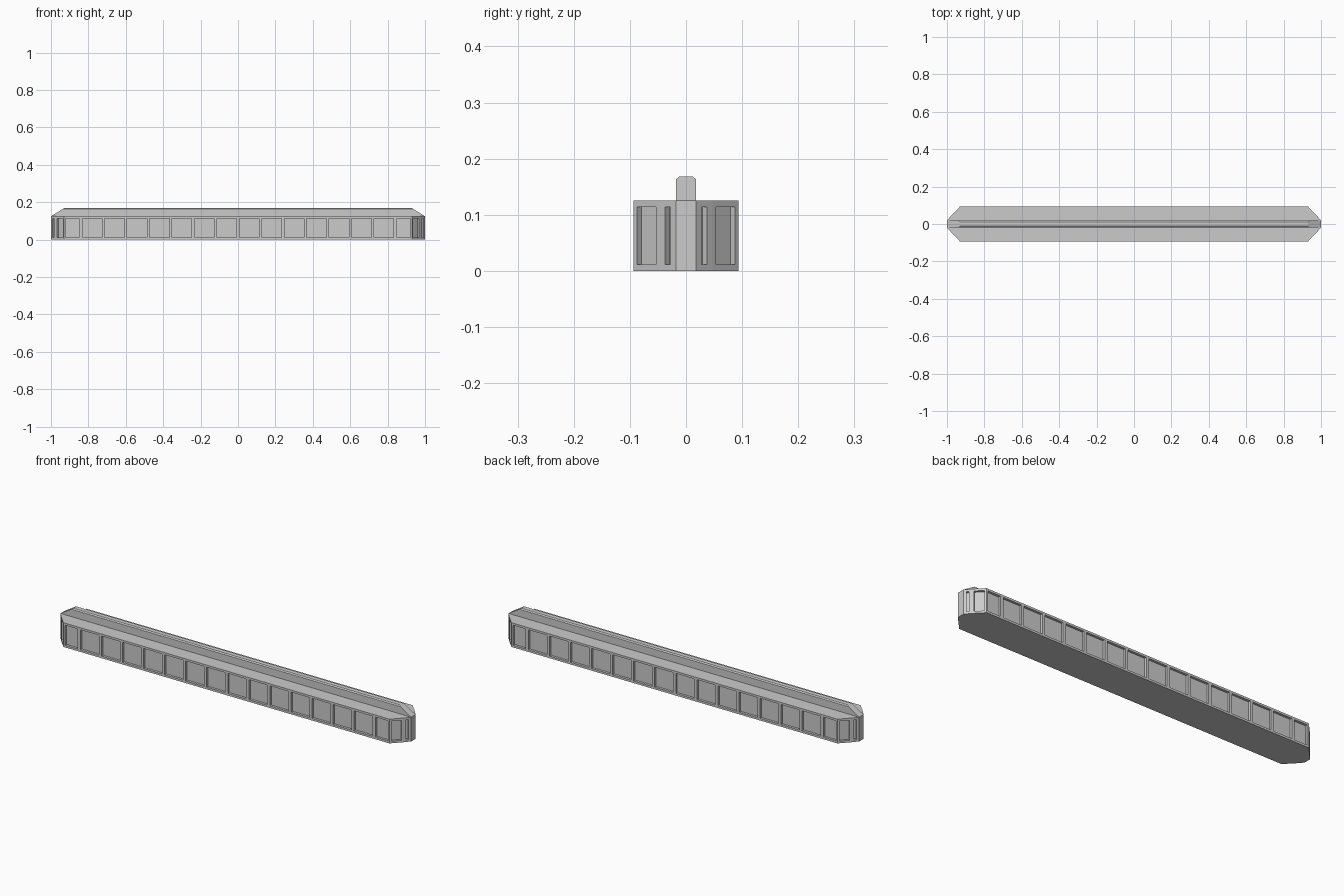
import bpy, bmesh
from mathutils import Vector

if "Cube" in bpy.data.objects:
    bpy.data.objects.remove(bpy.data.objects["Cube"])

H = 0.125        # body height
DEPTH = 0.012    # panel recess depth
Z_MARGIN = 0.011


def finish(bm, name):
    bmesh.ops.remove_doubles(bm, verts=bm.verts, dist=1e-5)
    bmesh.ops.recalc_face_normals(bm, faces=bm.faces)
    mesh = bpy.data.meshes.new(name)
    bm.to_mesh(mesh)
    bm.free()
    obj = bpy.data.objects.new(name, mesh)
    bpy.context.collection.objects.link(obj)
    return obj


def wall(bm, a, b, margin):
    """Wall quad from a to b (counter-clockwise), with a recessed panel if margin is set."""
    along = Vector((b[0] - a[0], b[1] - a[1], 0))
    length = along.length
    along.normalize()
    out = Vector((along.y, -along.x, 0))
    base = Vector((a[0], a[1], 0))

    def ring(m, mz, d):
        return [bm.verts.new(base + along * s - out * d + Vector((0, 0, z)))
                for s, z in ((m, mz), (length - m, mz), (length - m, H - mz), (m, H - mz))]

    outer = ring(0, 0, 0)
    if not margin:
        bm.faces.new(outer)
        return
    rim = ring(margin, Z_MARGIN, 0)
    back = ring(margin, Z_MARGIN, DEPTH)
    for r0, r1 in ((outer, rim), (rim, back)):
        for i in range(4):
            j = (i + 1) % 4
            bm.faces.new((r0[i], r0[j], r1[j], r1[i]))
    bm.faces.new(back)


# Half outline: long front side split into panel cells, then the faceted right end
front = [(-0.93, -0.094)] + [(-0.84 + 0.12 * i, -0.094) for i in range(15)]
end = [(0.93, -0.094), (0.975, -0.047), (1.0, -0.018)]
half = front + end
margins = [0.009] + [0.0075] * 14 + [0.009, 0.009, 0.013, None]
# The other half is the same half turned 180 degrees; the left end follows from it
half = half + [(1.0, 0.018), (0.975, 0.047)]
margins = margins + [0.013, 0.009]
outline = half + [(-x, -y) for x, y in half]
margins = margins * 2

# Body with recessed panels
bm = bmesh.new()
n = len(outline)
for i in range(n):
    wall(bm, outline[i], outline[(i + 1) % n], margins[i])
for z in (0, H):
    bm.faces.new([bm.verts.new((x, y, z)) for x, y in outline])
finish(bm, "body")

# Ridge along the top: sloped ends and chamfered upper edges
bm = bmesh.new()
profile = [(1.0, 0.018, H), (0.938, 0.018, 0.163), (0.93, 0.012, 0.168)]
rings = [[bm.verts.new((sx * x, sy * y, z)) for sx, sy in ((-1, -1), (1, -1), (1, 1), (-1, 1))]
         for x, y, z in profile]
for r0, r1 in zip(rings, rings[1:]):
    for i in range(4):
        j = (i + 1) % 4
        bm.faces.new((r0[i], r0[j], r1[j], r1[i]))
bm.faces.new(rings[-1])
bm.faces.new(rings[0][::-1])
finish(bm, "top_ridge")
